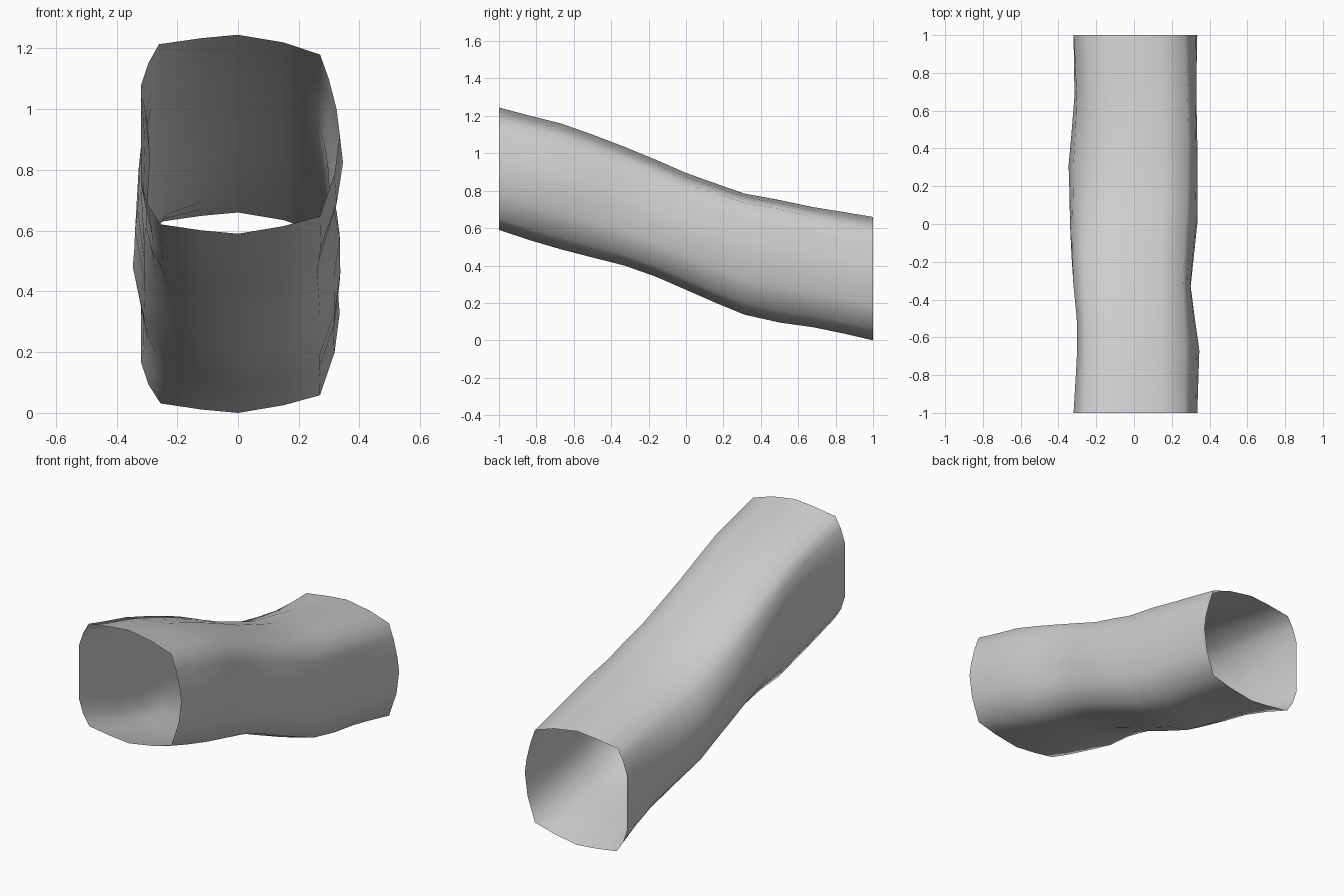
import bpy, bmesh

cube = bpy.data.objects.get("Cube")
if cube:
    bpy.data.objects.remove(cube, do_unlink=True)

# Plain grey surface
grey = bpy.data.materials.new("mid_grey")
grey.use_nodes = True
colour = (0.62, 0.62, 0.62, 1)
grey.diffuse_color = colour
grey.node_tree.nodes["Principled BSDF"].inputs["Base Color"].default_value = colour

# Cross-section of the tunnel, clockwise from the crown (x, height from middle)
SECTION = [(0, .328), (.15, .303), (.27, .263), (.30, .18), (.325, .08),
           (.335, 0), (.318, -.13), (.27, -.27), (.15, -.303), (0, -.328),
           (-.12, -.317), (-.255, -.297), (-.295, -.235), (-.32, -.16),
           (-.32, .02), (-.32, .16), (-.295, .235), (-.26, .297), (-.12, .317)]

# Stations along the tunnel: y, top, bottom, left wall, right wall
STATIONS = [(-1, 1.245, .59, .335, .32), (-.85, 1.205, .54, .34, .305),
            (-.67, 1.16, .487, .346, .288), (-.5, 1.1, .443, .322, .292),
            (-.33, 1.035, .4, .30, .32), (-.16, .965, .34, .318, .332),
            (0, .895, .27, .335, .34), (.16, .838, .2, .336, .343),
            (.31, .785, .138, .337, .348), (.5, .75, .095, .334, .33),
            (.68, .712, .07, .33, .315), (.85, .685, .035, .332, .318),
            (1, .66, 0, .335, .32)]

# Worn corners by side and height: depth, centre and reach along y
CORNERS = {(False, False): (.17, .25, .75), (False, True): (.11, .45, .55),
           (True, True): (-.07, .45, .5)}


def wall_point(x, h, y, top, bottom, left, right):
    # Bulge or pinch the wall most strongly at mid height
    bulge = (left / .335 if x > 0 else right / .32) - 1
    depth, centre, reach = CORNERS.get((x > 0, h > 0), (0, 0, 1))
    fade = max(0, 1 - ((y - centre) / reach) ** 2)
    keep = 1 - depth * fade * (x * h / .076) ** 2
    z = (top + bottom) / 2 + h * keep * (top - bottom) / .656
    return x * keep * (1 + bulge * (1 - 2.5 * abs(h))), y, z


bm = bmesh.new()
rings = [[bm.verts.new(wall_point(x, h, *station)) for x, h in SECTION]
         for station in STATIONS]

# Skin the rings, leaving both ends open
count = len(SECTION)
for a, b in zip(rings, rings[1:]):
    for i in range(count):
        j = (i + 1) % count
        face = bm.faces.new((a[j], a[i], b[i], b[j]))
        face.smooth = True

# Make the crown face outward
bm.normal_update()
if next(iter(bm.faces)).normal.z < 0:
    bmesh.ops.reverse_faces(bm, faces=bm.faces[:])

mesh = bpy.data.meshes.new("tunnel_wall")
bm.to_mesh(mesh)
bm.free()
mesh.materials.append(grey)
tunnel = bpy.data.objects.new("tunnel_wall", mesh)
bpy.context.collection.objects.link(tunnel)
